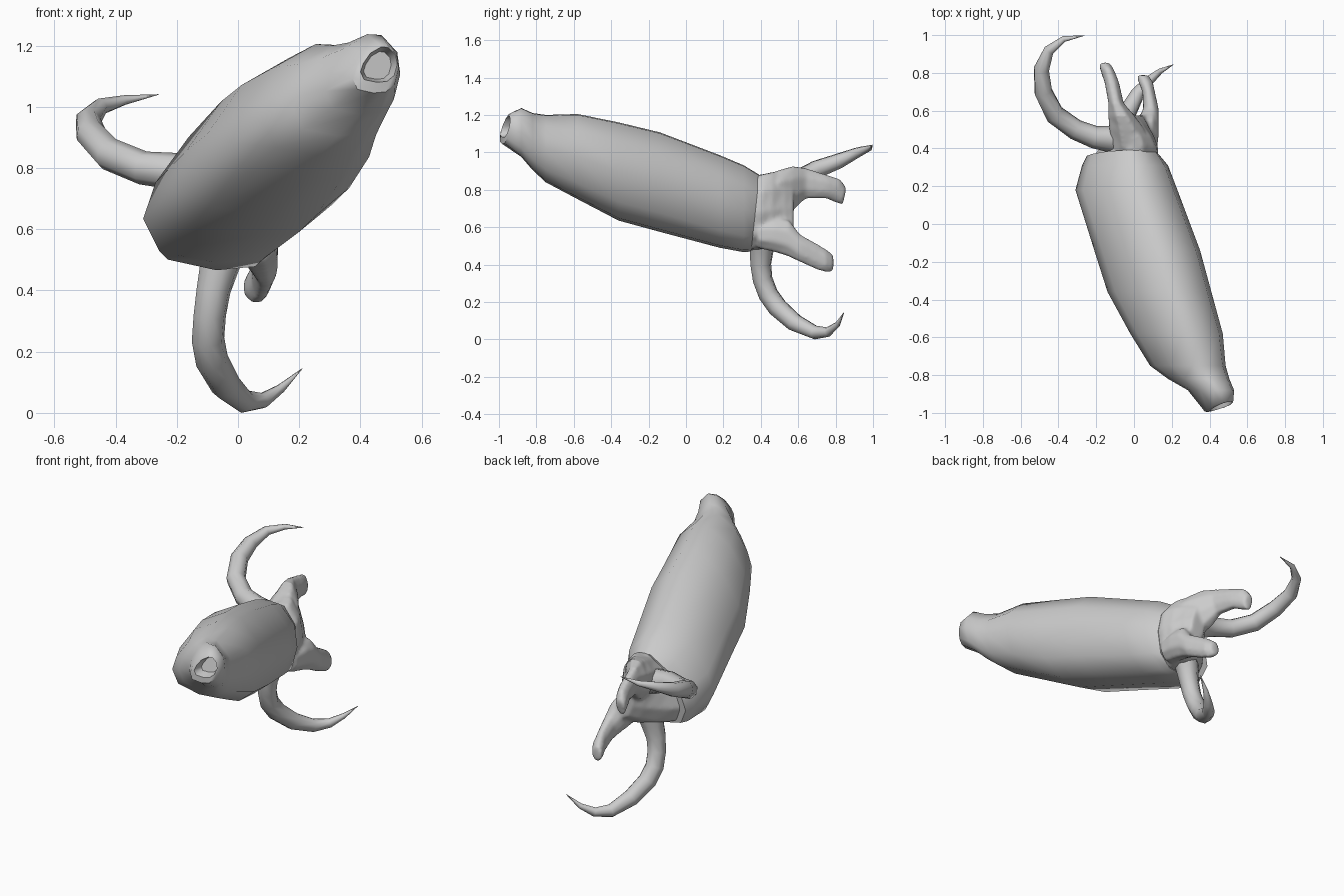
import bpy, bmesh, math

# Rounded, lopsided body cross-section in unit half-extents (x, z)
SECTION = [(-1, -.42), (-.8, -.85), (-.1, -1), (.45, -.95), (.83, -.62), (1, 0),
           (.92, .55), (.5, .98), (.12, 1), (-.45, .66), (-.85, .06)]
OCT = [(math.cos(math.radians(22.5 + a * 45)) * 1.08,
        math.sin(math.radians(22.5 + a * 45)) * 1.08) for a in range(8)]
HEX = [(math.cos(math.radians(20 + a * 60)), math.sin(math.radians(20 + a * 60))) for a in range(6)]


def smooth(ob, angle):
    bpy.ops.object.select_all(action='DESELECT')
    ob.select_set(True)
    bpy.context.view_layer.objects.active = ob
    bpy.ops.object.shade_smooth_by_angle(angle=math.radians(angle))


def add_loft(bm, profile, rings):
    """Ring: y, x min, x max, z min, z max, then y lean by x, y lean by z, x shear by z."""
    loops = []
    for ring in rings:
        y, x0, x1, z0, z1, lx, lz, sh = (list(ring) + [0, 0, 0])[:8]
        loops.append([bm.verts.new(((x0 + x1) / 2 + (x1 - x0) / 2 * u + sh * v,
                                    y + lx * u + lz * v,
                                    (z0 + z1) / 2 + (z1 - z0) / 2 * v)) for u, v in profile])
    n = len(profile)
    for a, b in zip(loops, loops[1:]):
        for i in range(n):
            bm.faces.new((a[i], a[(i + 1) % n], b[(i + 1) % n], b[i]))
    bm.faces.new(loops[0])
    bm.faces.new(loops[-1])


def make(name, parts, angle=50, blend=False):
    bm = bmesh.new()
    for profile, rings in parts:
        add_loft(bm, profile, rings)
    bmesh.ops.recalc_face_normals(bm, faces=bm.faces)
    me = bpy.data.meshes.new(name)
    bm.to_mesh(me)
    bm.free()
    ob = bpy.data.objects.new(name, me)
    bpy.context.collection.objects.link(ob)
    if blend:  # fuse overlapping lofts into one skin
        bpy.context.view_layer.objects.active = ob
        rm = ob.modifiers.new("fuse", 'REMESH')
        rm.mode = 'VOXEL'
        rm.voxel_size = .011
        rm.use_smooth_shade = True
        sm = ob.modifiers.new("soften", 'SMOOTH')
        sm.factor = .5
        sm.iterations = 6
    else:
        smooth(ob, angle)
    return ob


def horn(name, pts):
    cu = bpy.data.curves.new(name, 'CURVE')
    cu.dimensions = '3D'
    cu.bevel_depth = 1
    cu.bevel_resolution = 2
    cu.use_fill_caps = True
    sp = cu.splines.new('POLY')
    sp.points.add(len(pts) - 1)
    for p, (x, y, z, r) in zip(sp.points, pts):
        p.co = (x, y, z, 1)
        p.radius = r
    sp.use_smooth = True
    ob = bpy.data.objects.new(name, cu)
    bpy.context.collection.objects.link(ob)


# Long body from the rear rim to the hollow tail tip
make("body", [(SECTION, [
    (.37, -.25, .13, .47, .88, 0, .022),
    (.31, -.275, .18, .466, .93),
    (.18, -.31, .23, .49, .985),
    (-.14, -.21, .35, .575, 1.107),
    (-.36, -.14, .41, .635, 1.16),
    (-.58, -.02, .47, .75, 1.205),
    (-.75, .085, .485, .84, 1.20),
    (-.82, .18, .505, .905, 1.21),
    (-.88, .285, .53, .975, 1.237),
    (-.965, .375, .525, 1.045, 1.205, .022, .015),
    (-.965, .40, .52, 1.08, 1.195, .02, .012),
    (-.91, .41, .50, 1.09, 1.18, .02, .012)])])

# Head narrowing into a slanted web, fused with its two blunt prongs
make("head", [
    (SECTION, [
        (.34, -.235, .125, .475, .875, 0, .022),
        (.40, -.19, .13, .475, .885, 0, .015),
        (.46, -.145, .11, .485, .895, 0, .005, -.015),
        (.53, -.10, .07, .52, .88, 0, 0, -.035),
        (.575, -.06, .04, .55, .85, 0, 0, -.045)]),
    (OCT, [
        (.40, -.11, .07, .70, .87),
        (.50, -.13, .055, .68, .905),
        (.57, -.135, .005, .69, .925),
        (.64, -.135, -.055, .755, .915),
        (.75, -.155, -.08, .755, .88),
        (.81, -.175, -.105, .735, .855, 0, .015),
        (.848, -.187, -.125, .72, .81, 0, .01)]),
    (OCT, [
        (.38, 0, .12, .49, .63),
        (.47, .0, .13, .47, .65),
        (.55, .02, .13, .445, .635),
        (.61, .05, .13, .415, .56),
        (.70, .045, .11, .375, .51),
        (.75, .025, .10, .36, .48),
        (.788, .015, .075, .365, .45)])], blend=True)

# Two long curved tapering horns
horn("upper_horn", [
    (-.06, .45, .75, .08), (-.13, .45, .77, .07), (-.21, .46, .79, .06), (-.31, .50, .80, .055),
    (-.42, .58, .845, .054), (-.48, .70, .91, .05), (-.49, .82, .955, .042),
    (-.45, .92, 1.0, .028), (-.37, .98, 1.022, .016), (-.26, .998, 1.04, .001)])
horn("lower_horn", [
    (-.04, .41, .56, .08), (-.06, .405, .48, .066), (-.08, .40, .40, .057), (-.092, .41, .32, .054),
    (-.098, .44, .24, .054), (-.085, .49, .17, .054), (-.04, .58, .09, .05),
    (.02, .69, .037, .038), (.08, .76, .04, .026), (.14, .81, .08, .015),
    (.21, .845, .145, .001)])
